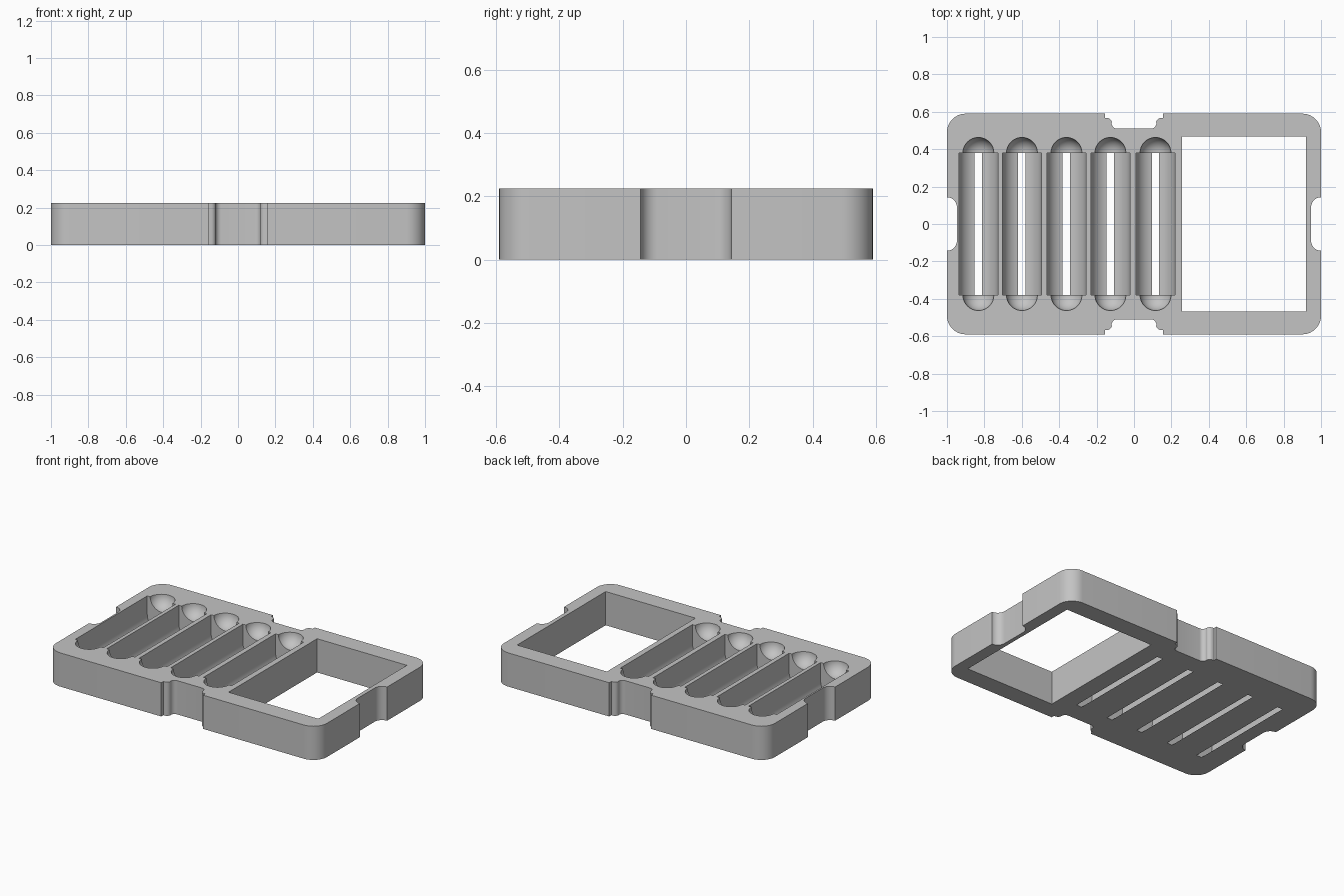
import bpy, bmesh, math
from mathutils import Matrix

cube = bpy.data.objects.get("Cube")
if cube:
    bpy.data.objects.remove(cube, do_unlink=True)

TOP = 0.225
TROUGH_X = (-0.832, -0.599, -0.361, -0.126, 0.115)
TROUGH_R, TROUGH_END, SLIT = 0.104, 0.38, 0.02
SCOOP_R = 0.083


def arc(cx, cy, r, start, end, n=10):
    """Points along an arc, angles in degrees."""
    angles = [math.radians(start + (end - start) * i / n) for i in range(n + 1)]
    return [(cx + r * math.cos(a), cy + r * math.sin(a)) for a in angles]


def prism(bm, points, direction):
    """Extrude a closed ring of 3D points."""
    face = bm.faces.new([bm.verts.new(p) for p in points])
    ext = bmesh.ops.extrude_face_region(bm, geom=[face])["geom"]
    verts = [v for v in ext if isinstance(v, bmesh.types.BMVert)]
    bmesh.ops.translate(bm, vec=direction, verts=verts)


def make_object(name, bm):
    bmesh.ops.recalc_face_normals(bm, faces=bm.faces)
    mesh = bpy.data.meshes.new(name)
    bm.to_mesh(mesh)
    bm.free()
    obj = bpy.data.objects.new(name, mesh)
    bpy.context.collection.objects.link(obj)
    return obj


# Tray block: one quarter of the outline, mirrored around both axes
quarter = arc(1.0, 0.09, 0.053, 180, 90)            # side grip notch
quarter[-1] = (1.0, 0.143)
quarter += arc(0.89, 0.49, 0.1, 0, 90)              # rounded corner
quarter = [(x + 0.01, y) if y > 0.4 else (x, y) for x, y in quarter]
quarter += [(0.154, 0.59), (0.154, 0.568)]          # front and back notch
quarter += arc(0.145, 0.54, 0.027, 90, 170, 8)
quarter += arc(0.09, 0.54, 0.03, 0, -90, 8)
mirrored = [(-x, y) for x, y in reversed(quarter)]
half = quarter + mirrored
outline = half + [(x, -y) for x, y in reversed(half)]
bm = bmesh.new()
prism(bm, [(x, y, 0) for x, y in outline], (0, 0, TOP))
tray = make_object("tray", bm)

# Cutter for the troughs with open slits, and the square opening
bm = bmesh.new()
centre_z = math.sqrt(TROUGH_R ** 2 - SLIT ** 2)
slit_angle = math.degrees(math.acos(SLIT / TROUGH_R))
side = [(TROUGH_R, TOP + 0.05)] + arc(0, centre_z, TROUGH_R, 0, -slit_angle, 14)
side.append((SLIT, -0.05))
section = side + [(-x, z) for x, z in reversed(side)]
for cx in TROUGH_X:
    prism(bm, [(cx + x, -TROUGH_END, z) for x, z in section], (0, 2 * TROUGH_END, 0))
x0, x1, y1 = 0.257, 0.92, 0.467
prism(bm, [(x0, -y1, -0.05), (x1, -y1, -0.05), (x1, y1, -0.05), (x0, y1, -0.05)],
      (0, 0, TOP + 0.1))
slot_cutter = make_object("slot_cutter", bm)

# Cutter for the round scoops at both trough ends
bm = bmesh.new()
for cx in TROUGH_X:
    for y in (-TROUGH_END, TROUGH_END):
        bmesh.ops.create_uvsphere(bm, u_segments=32, v_segments=20, radius=SCOOP_R,
                                  matrix=Matrix.Translation((cx, y, TOP + 0.002)))
scoop_cutter = make_object("scoop_cutter", bm)

# Cut the tray and drop the helpers
bpy.ops.object.select_all(action='DESELECT')
tray.select_set(True)
bpy.context.view_layer.objects.active = tray
for cutter in (slot_cutter, scoop_cutter):
    cutter.hide_render = True
    mod = tray.modifiers.new(cutter.name, 'BOOLEAN')
    mod.operation, mod.solver, mod.object = 'DIFFERENCE', 'EXACT', cutter
    bpy.ops.object.modifier_apply(modifier=mod.name)
    bpy.data.objects.remove(cutter, do_unlink=True)

# Plain grey material
grey = bpy.data.materials.new("grey")
grey.use_nodes = True
colour = (0.55, 0.55, 0.55, 1)
grey.diffuse_color = colour
grey.node_tree.nodes["Principled BSDF"].inputs["Base Color"].default_value = colour
tray.data.materials.clear()
tray.data.materials.append(grey)
bpy.ops.object.shade_smooth_by_angle(angle=math.radians(30))
